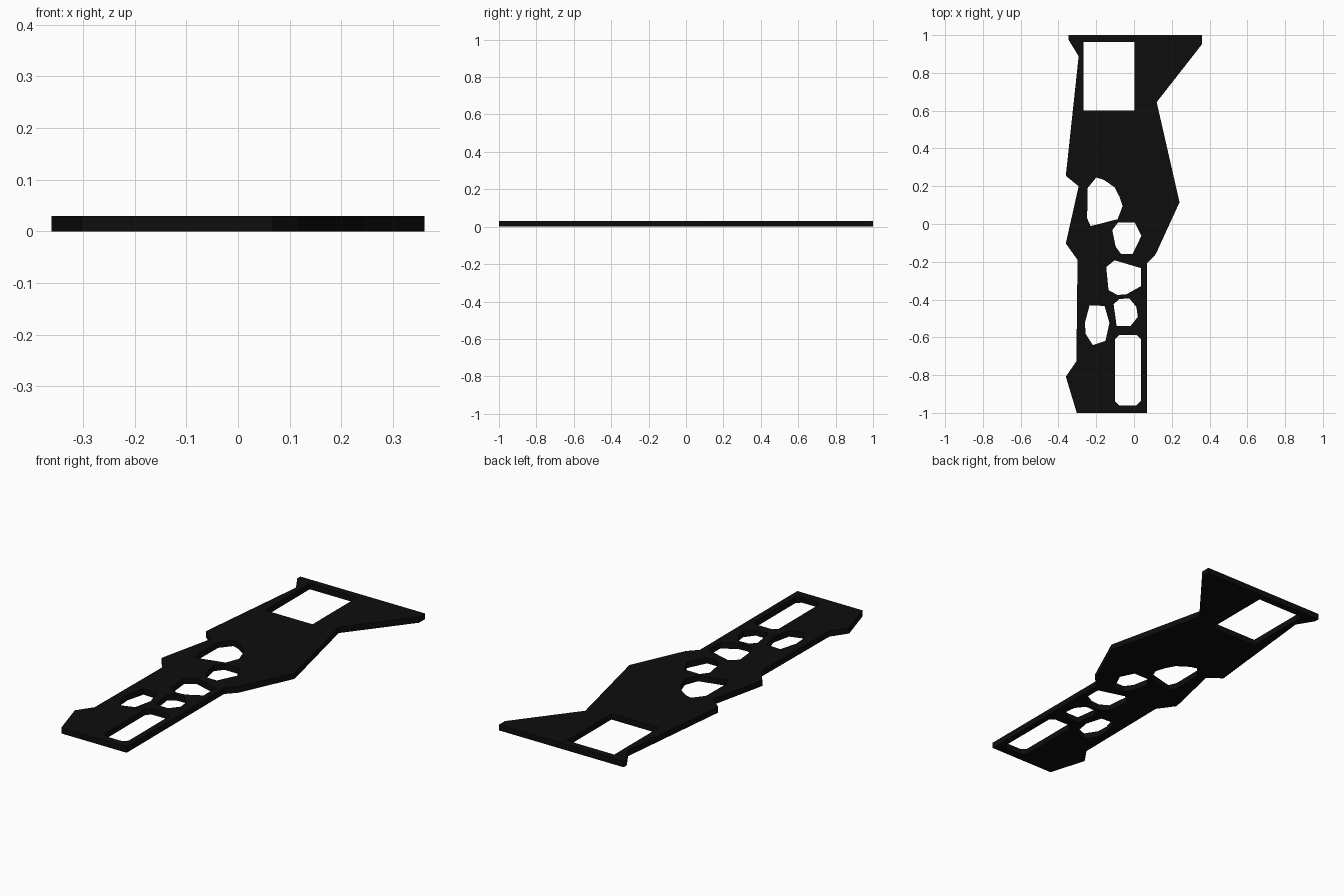
import bpy, bmesh

if "Cube" in bpy.data.objects:
    bpy.data.objects.remove(bpy.data.objects["Cube"])

THICK = 0.03


def rect(x0, x1, y0, y1, c=0.0):
    """Rectangular loop, with chamfered corners when c > 0."""
    if c == 0:
        return [(x0, y0), (x1, y0), (x1, y1), (x0, y1)]
    return [(x0 + c, y0), (x1 - c, y0), (x1, y0 + c), (x1, y1 - c),
            (x1 - c, y1), (x0 + c, y1), (x0, y1 - c), (x0, y0 + c)]


def plate(name, loops, thick):
    """Filled 2D curve (first loop outline, rest holes) turned into a flat slab."""
    cu = bpy.data.curves.new(name + "_profile", 'CURVE')
    cu.dimensions = '2D'
    cu.fill_mode = 'BOTH'
    cu.extrude = thick / 2
    for pts in loops:
        sp = cu.splines.new('POLY')
        sp.points.add(len(pts) - 1)
        for p, (x, y) in zip(sp.points, pts):
            p.co = (x, y, 0, 1)
        sp.use_cyclic_u = True
    tmp = bpy.data.objects.new(name + "_profile", cu)
    bpy.context.collection.objects.link(tmp)
    dg = bpy.context.evaluated_depsgraph_get()
    me = bpy.data.meshes.new_from_object(tmp.evaluated_get(dg))
    bpy.data.objects.remove(tmp)
    # weld the caps to the walls and rest the slab on z = 0
    bm = bmesh.new()
    bm.from_mesh(me)
    bmesh.ops.remove_doubles(bm, verts=bm.verts, dist=1e-4)
    bmesh.ops.recalc_face_normals(bm, faces=bm.faces)
    bmesh.ops.translate(bm, verts=bm.verts, vec=(0, 0, thick / 2))
    for f in bm.faces:
        f.smooth = False
    bm.to_mesh(me)
    bm.free()
    me.name = name
    ob = bpy.data.objects.new(name, me)
    bpy.context.collection.objects.link(ob)
    return ob


# Outer silhouette, clockwise from the rear left corner
outline = [(-0.346, 1), (0.361, 1), (0.361, 0.953), (0.12, 0.645), (0.241, 0.115),
           (0.115, -0.16), (0.068, -0.21), (0.068, -1), (-0.303, -1),
           (-0.361, -0.808), (-0.305, -0.727), (-0.299, -0.19), (-0.361, -0.103),
           (-0.293, 0.2), (-0.361, 0.255), (-0.293, 0.888), (-0.346, 0.975)]

# Openings
big_window = rect(-0.267, 0.002, 0.602, 0.963)
long_slot = rect(-0.1, 0.036, -0.96, -0.588, 0.022)
pebbles = [
    [(-0.246, 0.19), (-0.2, 0.246), (-0.162, 0.235), (-0.103, 0.195), (-0.077, 0.145),
     (-0.06, 0.095), (-0.087, 0.025), (-0.23, -0.011), (-0.248, 0.03)],
    [(-0.084, 0.009), (0.004, 0.009), (0.039, -0.063), (-0.008, -0.16),
     (-0.068, -0.16), (-0.098, -0.118), (-0.115, -0.032)],
    [(-0.147, -0.228), (-0.103, -0.192), (0.036, -0.233), (0.036, -0.33),
     (-0.04, -0.372), (-0.088, -0.376), (-0.135, -0.35)],
    [(-0.108, -0.424), (-0.077, -0.397), (-0.024, -0.394), (0.013, -0.44),
     (0.02, -0.492), (-0.018, -0.54), (-0.092, -0.54)],
    [(-0.235, -0.43), (-0.156, -0.434), (-0.13, -0.524), (-0.151, -0.619),
     (-0.218, -0.641), (-0.256, -0.582), (-0.26, -0.524)],
]

body = plate("perforated_plate", [outline, big_window, long_slot] + pebbles, THICK)

# Near-black finish
mat = bpy.data.materials.new("black")
mat.diffuse_color = (0.004, 0.004, 0.004, 1)
mat.use_nodes = True
mat.node_tree.nodes["Principled BSDF"].inputs["Base Color"].default_value = mat.diffuse_color
body.data.materials.clear()
body.data.materials.append(mat)
